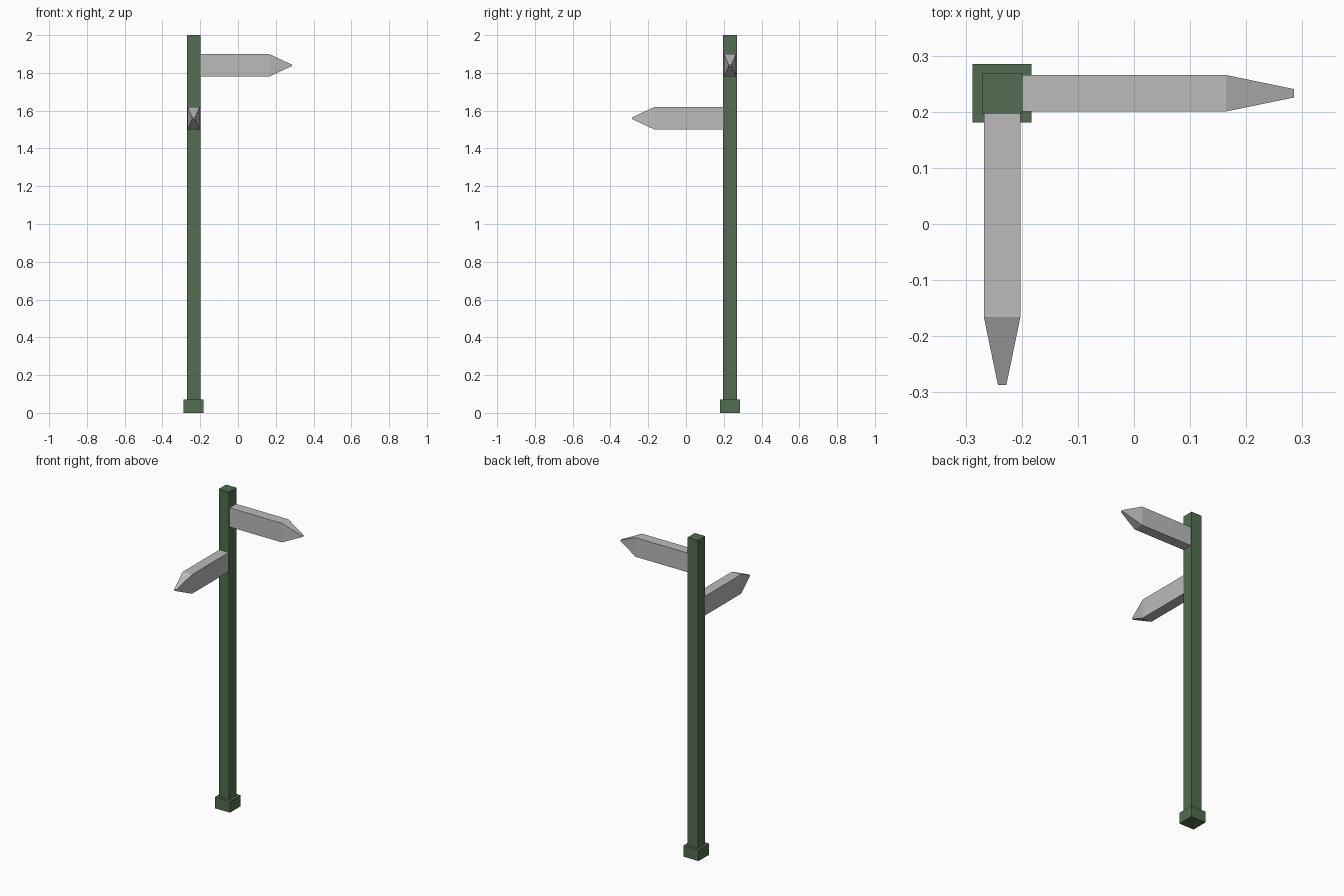
import bpy
import bmesh
from mathutils import Matrix, Vector
from math import radians

cube = bpy.data.objects.get("Cube")
if cube:
    bpy.data.objects.remove(cube, do_unlink=True)

POST_X, POST_Y = -0.235, 0.233


def make_material(name, rgb):
    mat = bpy.data.materials.new(name)
    mat.use_nodes = True
    color = (*rgb, 1.0)
    mat.diffuse_color = color
    mat.node_tree.nodes["Principled BSDF"].inputs["Base Color"].default_value = color
    return mat


green = make_material("dark green paint", (0.085, 0.155, 0.08))
grey = make_material("light grey paint", (0.5, 0.5, 0.5))


def finish(bm, name, mat, matrix):
    bmesh.ops.transform(bm, matrix=matrix, verts=bm.verts)
    bmesh.ops.recalc_face_normals(bm, faces=bm.faces)
    mesh = bpy.data.meshes.new(name)
    bm.to_mesh(mesh)
    bm.free()
    mesh.materials.append(mat)
    obj = bpy.data.objects.new(name, mesh)
    bpy.context.collection.objects.link(obj)
    return obj


def square_block(name, width, bottom, top):
    bm = bmesh.new()
    bmesh.ops.create_cube(bm, size=1)
    place = Matrix.Translation((POST_X, POST_Y, (bottom + top) / 2))
    scale = Matrix.Diagonal((width, width, top - bottom, 1))
    return finish(bm, name, green, place @ scale)


def pointed_arm(name, height, angle):
    """Board running along local +x, tapering on all sides to a blunt tip."""
    sections = [(0.034, 0.0325, 0.06), (0.399, 0.0325, 0.06), (0.52, 0.0075, 0.004)]
    bm = bmesh.new()
    rings = []
    for x, half_y, half_z in sections:
        corners = [(-1, -1), (1, -1), (1, 1), (-1, 1)]
        rings.append([bm.verts.new(Vector((x, sy * half_y, sz * half_z)))
                      for sy, sz in corners])
    for a, b in zip(rings, rings[1:]):
        for i in range(4):
            j = (i + 1) % 4
            bm.faces.new((a[i], a[j], b[j], b[i]))
    bm.faces.new(rings[0])
    bm.faces.new(rings[-1])
    place = Matrix.Translation((POST_X, POST_Y, height))
    return finish(bm, name, grey, place @ Matrix.Rotation(radians(angle), 4, "Z"))


# Post and its foot
square_block("post", 0.072, 0.0, 2.0)
square_block("post_foot", 0.105, 0.0, 0.07)

# Direction boards: upper points to the left (+x), lower to the front (-y)
pointed_arm("upper_sign_arm", 1.84, 0)
pointed_arm("lower_sign_arm", 1.56, -90)
